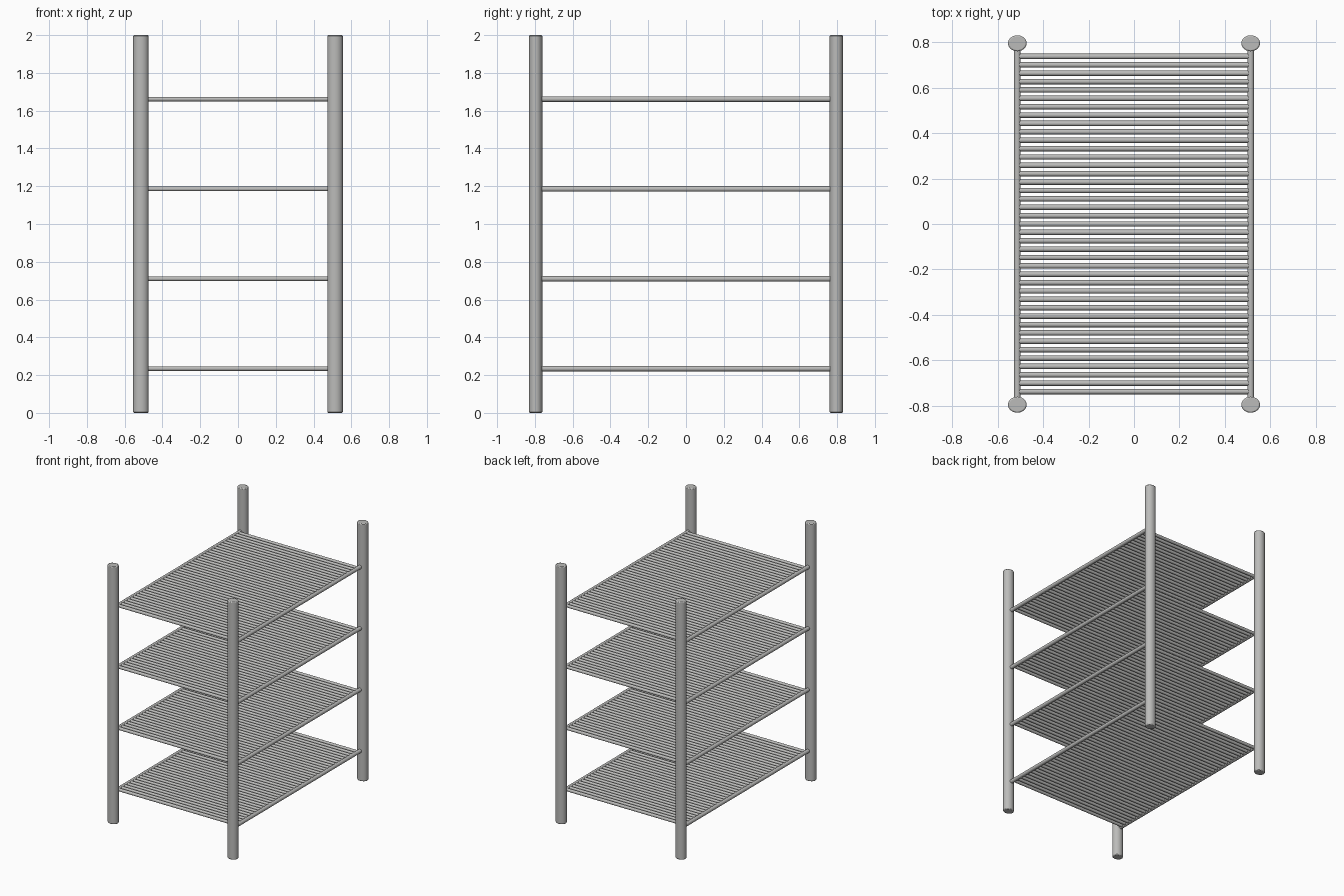
import bpy
from math import pi, radians

cube = bpy.data.objects.get("Cube")
if cube:
    bpy.data.objects.remove(cube, do_unlink=True)

steel = bpy.data.materials.new("brushed_grey_metal")
steel.use_nodes = True
GREY = (0.5, 0.5, 0.49, 1)
steel.diffuse_color = GREY
steel.node_tree.nodes["Principled BSDF"].inputs["Base Color"].default_value = GREY

POST_X, POST_Y = 0.514, 0.796
SHELF_HEIGHTS = [0.234 + 0.4757 * i for i in range(4)]
ROD_COUNT, ROD_REACH = 41, 0.738


def cylinder(name, loc, radius, length, sides, rot=(0, 0, 0), squash=1, bevel=0):
    bpy.ops.mesh.primitive_cylinder_add(
        vertices=sides, radius=radius, depth=length, location=loc, rotation=rot)
    ob = bpy.context.object
    ob.name = name
    ob.scale.y = squash
    bpy.ops.object.transform_apply(location=False, rotation=True, scale=True)
    ob.data.materials.append(steel)
    if bevel:
        mod = ob.modifiers.new("soft_rim", "BEVEL")
        mod.width = bevel
        mod.segments = 2
        mod.limit_method = "ANGLE"
        mod.angle_limit = radians(40)
    bpy.ops.object.shade_smooth_by_angle(angle=radians(40))
    return ob


# Oval corner posts
for y, depth_name in ((-POST_Y, "front"), (POST_Y, "back")):
    for x, side in ((-POST_X, "right"), (POST_X, "left")):
        cylinder(f"{depth_name}_{side}_post", (x, y, 1), 0.041, 2, 32,
                 squash=0.86, bevel=0.006)

# Wire shelves: two side rails carrying a row of cross rods
for level, z in enumerate(SHELF_HEIGHTS, 1):
    for x, side in ((-POST_X, "right"), (POST_X, "left")):
        cylinder(f"shelf_{level}_{side}_rail", (x, 0, z), 0.0145, 2 * POST_Y, 16,
                 rot=(pi / 2, 0, 0))
    rods = cylinder(f"shelf_{level}_rods", (0, -ROD_REACH, z), 0.012, 1.014, 16,
                    rot=(0, pi / 2, 0))
    array = rods.modifiers.new("rod_row", "ARRAY")
    array.count = ROD_COUNT
    array.use_relative_offset = False
    array.use_constant_offset = True
    array.constant_offset_displace = (0, 2 * ROD_REACH / (ROD_COUNT - 1), 0)
